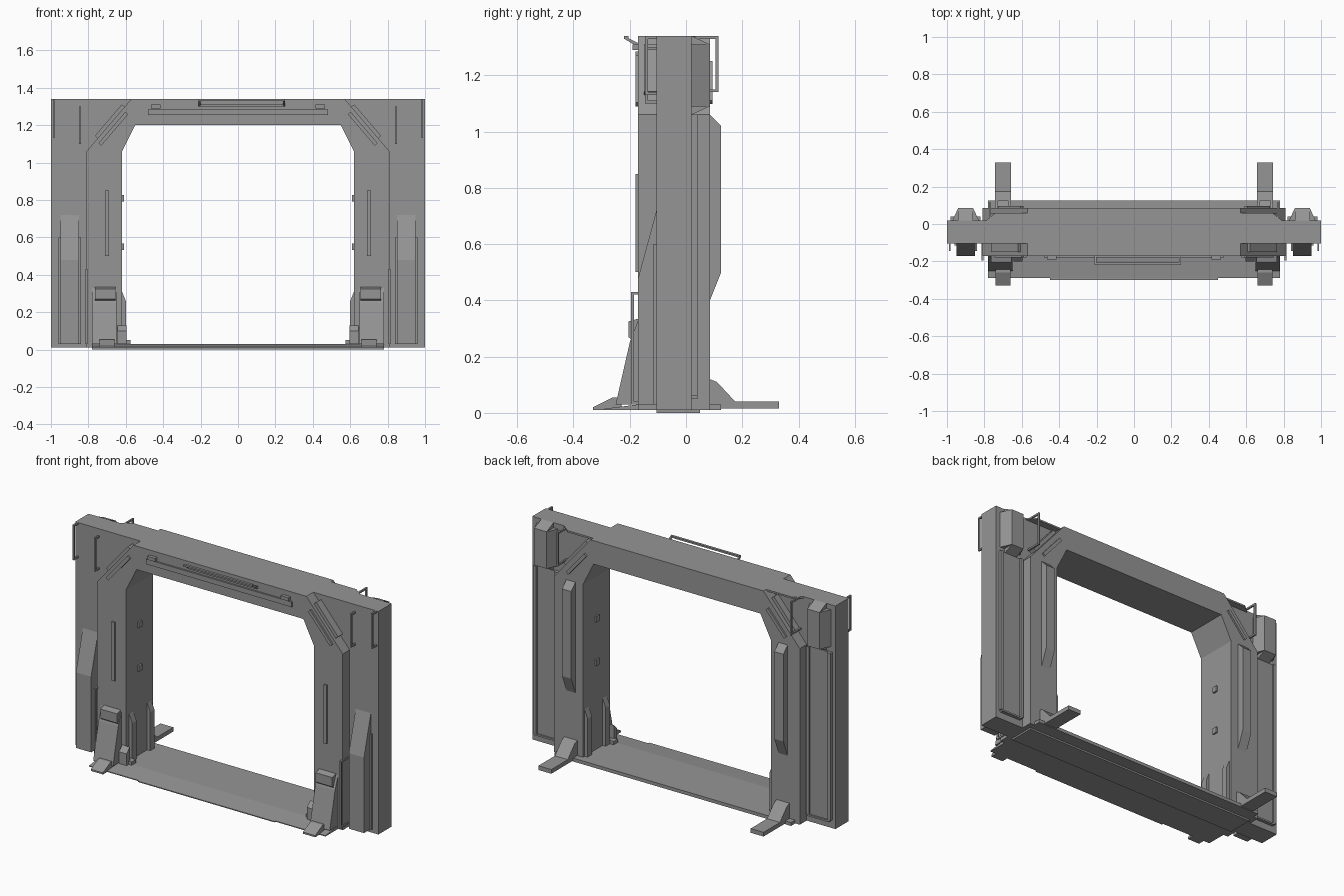
import bpy
import bmesh
from mathutils import Vector

if "Cube" in bpy.data.objects:
    bpy.data.objects.remove(bpy.data.objects["Cube"])

GREY = (0.3, 0.3, 0.3, 1)
metal = bpy.data.materials.new("plain grey")
metal.use_nodes = True
metal.diffuse_color = GREY
metal.node_tree.nodes["Principled BSDF"].inputs["Base Color"].default_value = GREY

# Shared planes of the gate
FLOOR, SILL, TOP = 0.01, 0.03, 1.34
FRONT, BACK = -0.17, 0.085
COLUMN_FRONT, COLUMN_BACK = -0.105, 0.02
JAMB, LEG_EDGE, COLUMN_EDGE = 0.62, 0.81, 1
SHOULDER, LINTEL = 1.06, 1.2
CROWN = 0.57
LEG_MIDDLE, COLUMN_MIDDLE = 0.7, 0.9
SKIN = 0.01

ORDER = {
    "x": lambda a, b, depth: (depth, a, b),
    "y": lambda a, b, depth: (a, depth, b),
    "z": lambda a, b, depth: (a, b, depth),
}


def span(middle, width):
    """Start and end of a width placed around a middle."""
    return (middle - width / 2, middle + width / 2)


def prism(axis, outline, depth):
    """Solid made by pushing a flat outline along an axis."""
    return (axis, outline, depth)


def box(x, y, z):
    """Block given by its range along each axis."""
    left, right = x
    front, back = y
    return prism("z", [(left, front), (right, front), (right, back), (left, back)], z)


def swelling(wall, out, low, high, rise=0, fall=0):
    """Outline standing off a wall, with a slanted lower and upper end."""
    return [(wall, low), (out, low + rise), (out, high - fall), (wall, high)]


def build(name, *solids, mirror=True):
    """One object from several solids, optionally repeated on the other side."""
    bm = bmesh.new()
    for axis, outline, depth in solids:
        place = ORDER[axis]
        near, far = [[bm.verts.new(place(a, b, d)) for a, b in outline] for d in depth]
        bm.faces.new(near)
        bm.faces.new(far)
        for i in range(len(outline)):
            bm.faces.new((near[i - 1], near[i], far[i], far[i - 1]))
    bmesh.ops.recalc_face_normals(bm, faces=bm.faces)
    mesh = bpy.data.meshes.new(name)
    bm.to_mesh(mesh)
    bm.free()
    mesh.materials.append(metal)
    obj = bpy.data.objects.new(name, mesh)
    bpy.context.collection.objects.link(obj)
    if mirror:
        modifier = obj.modifiers.new("other side", "MIRROR")
        modifier.use_mirror_merge = False


def upright_handle(name, x, wall, out, low, high):
    """Vertical grab bar with two stand-offs."""
    width = span(x, SKIN)
    reach = sorted((wall, out))
    build(name,
          box(width, span(out, SKIN), (low, high)),
          box(width, reach, (low, low + SKIN)),
          box(width, reach, (high - SKIN, high)))


def shoulder_bar(start, end, inset, width, depth):
    """Bar lying along the slanted shoulder of the arch."""
    foot, head = Vector((LEG_EDGE, SHOULDER)), Vector((CROWN, TOP))
    along = (head - foot).normalized()
    inward = Vector((-along.y, along.x))
    a, b = foot.lerp(head, start), foot.lerp(head, end)
    near, far = inward * inset, inward * (inset + width)
    return prism("y", [a + near, b + near, b + far, a + far], depth)


# Main arch
half = [(JAMB, FLOOR), (JAMB, SHOULDER), (0.55, LINTEL)]
outside = [(CROWN, TOP), (LEG_EDGE, SHOULDER), (LEG_EDGE, FLOOR)]
inner = half + [(-x, z) for x, z in reversed(half)]
outer = [(-x, z) for x, z in reversed(outside)] + outside
build("arch_frame", prism("y", inner + outer, (FRONT, BACK)), mirror=False)

# Outer columns, joined to the arch at the top corners
column = [(LEG_EDGE, FLOOR), (COLUMN_EDGE, FLOOR), (COLUMN_EDGE, TOP),
          (CROWN, TOP), (LEG_EDGE, SHOULDER)]
build("outer_column", prism("y", column, (COLUMN_FRONT, COLUMN_BACK)))

# Wedge with thin side flanges on the front of each column
wedge = swelling(wall=COLUMN_FRONT, out=FRONT, low=SILL, high=0.72, fall=0.24)
flange = (COLUMN_FRONT - SKIN, COLUMN_FRONT)
build("column_front_wedge",
      prism("x", wedge, span(COLUMN_MIDDLE, 0.1)),
      box(span(COLUMN_MIDDLE, 0.12), flange, (SILL, 0.6)))

# Box with slanted sides at the top of each column's back
box_side = swelling(wall=COLUMN_BACK, out=BACK, low=SHOULDER, high=TOP, rise=SILL, fall=SILL)
left, right = span(COLUMN_MIDDLE, 0.14)
box_plan = [(left, COLUMN_BACK), (right, COLUMN_BACK),
            (right - SILL, BACK), (left + SILL, BACK)]
build("column_back_box",
      prism("x", box_side, span(COLUMN_MIDDLE, 0.08)),
      prism("z", box_plan, (SHOULDER + SILL, TOP - SILL)))

# Shallow framed panel below that box
rim = (COLUMN_BACK, COLUMN_BACK * 2)
panel_bottom = SILL * 2
build("column_back_panel",
      box((left, right), (COLUMN_BACK, COLUMN_BACK + SKIN), (panel_bottom, SHOULDER)),
      box((left, right), rim, (panel_bottom - SKIN, panel_bottom)),
      *[box(span(x, SKIN * 2), rim, (panel_bottom, SHOULDER)) for x in (left, right)])

# Raised strips on the arch legs
build("leg_front_strip",
      box(span(LEG_MIDDLE, 0.02), (FRONT - SKIN, FRONT), (0.5, 0.85)))
fin = swelling(wall=BACK, out=0.125, low=0.4, high=SHOULDER, rise=0.1, fall=0.04)
build("leg_back_fin", prism("x", fin, span(LEG_MIDDLE, 0.06)))

# Corner braces
build("corner_front_brace",
      shoulder_bar(0.25, 0.85, inset=-0.02, width=0.04, depth=(-0.15, COLUMN_FRONT)),
      shoulder_bar(0.2, 0.8, inset=0.02, width=0.02, depth=(FRONT - SKIN, FRONT)))
build("corner_back_brace",
      shoulder_bar(0.25, 0.85, inset=-0.02, width=0.04, depth=(COLUMN_BACK, 0.06)),
      shoulder_bar(0.25, 0.75, inset=0.03, width=0.02, depth=(BACK, BACK + SKIN)))
gusset = [(CROWN, COLUMN_BACK), (0.79, COLUMN_BACK), (0.74, 0.06), (CROWN, 0.06)]
build("corner_top_gusset", prism("z", gusset, (TOP - SKIN, TOP)))

# Grab handles
upright_handle("front_inner_handle", 0.845, COLUMN_FRONT, out=-0.14, low=1.1, high=1.3)
upright_handle("front_outer_handle", 0.985, COLUMN_FRONT, out=-0.14, low=1.13, high=TOP)
upright_handle("back_handle", 0.77, COLUMN_BACK, out=0.11, low=1.14, high=TOP)
upright_handle("lower_side_rail", LEG_EDGE, COLUMN_FRONT, out=-0.19, low=SILL, high=0.43)

# Fittings on the front of the top beam
build("beam_bar",
      box(span(0, 0.96), (FRONT - SKIN, FRONT), (1.255, 1.285)), mirror=False)
build("beam_clip",
      box(span(0.44, 0.05), (FRONT - SKIN * 2, FRONT), span(1.3, SKIN * 2)))
rail_ends = span(0.02, 0.45)
arm = [(FRONT, 1.3), (-0.22, 1.33), (-0.22, TOP), (FRONT, 1.315)]
build("beam_grab_rail",
      box(rail_ends, (-0.22, -0.205), (1.33, TOP)),
      box(rail_ends, (FRONT - SKIN, FRONT), span(1.305, SKIN)),
      *[prism("x", arm, span(end, SKIN)) for end in rail_ends], mirror=False)

# Threshold with sloped front lip
deck = span(0, 1.56)
lip = -0.29
ramp = [(0.125, FLOOR), (0.125, SILL), (FRONT, SILL), (lip, FLOOR * 1.5), (lip, FLOOR)]
build("threshold",
      prism("x", ramp, deck),
      box(deck, (COLUMN_FRONT, 0.05), (0, FLOOR)),
      box(span(0, 0.9), (lip - SKIN, lip), (FLOOR, FLOOR * 1.5)), mirror=False)

# Front feet with padded shin and toe
shin = [(FRONT, 0.33), (-0.2, 0.25), (-0.25, SILL), (FRONT, SILL)]
pad = swelling(wall=FRONT, out=-0.205, low=0.24, high=TOP / 4, rise=SILL, fall=SKIN)
toe = [(-0.23, FLOOR), (-0.23, 0.055), (-0.26, 0.055), (-0.33, 0.02), (-0.33, FLOOR)]
build("front_foot",
      prism("x", shin, (0.65, 0.78)),
      prism("x", pad, span(LEG_MIDDLE + SKIN, 0.11)),
      prism("x", toe, span(LEG_MIDDLE, 0.08)))

# Rear feet
sole, instep, tip = 0.015, 0.04, 0.33
rear = [(BACK, sole), (BACK, 0.12), (0.11, 0.11), (0.175, instep), (tip, instep), (tip, sole)]
build("rear_foot", prism("x", rear, span(LEG_MIDDLE, 0.085)))

# Low fins, blocks and studs on the inner faces of the legs
jamb_fin = swelling(wall=JAMB, out=0.6, low=SILL, high=0.31, fall=0.05)
build("jamb_fins", *[prism("y", jamb_fin, span(y, 0.04)) for y in (0.05, -0.12)])
block = swelling(wall=FRONT, out=-0.2, low=SILL, high=0.13, fall=SILL)
build("jamb_block",
      prism("x", block, span(JAMB, 0.05)),
      box((0.575, JAMB), (-0.18, -0.14), (SILL, 0.05)))
build("jamb_studs",
      *[box((JAMB - SKIN, JAMB), (-0.06, -0.03), span(z, 0.035)) for z in (0.55, 0.81)])
